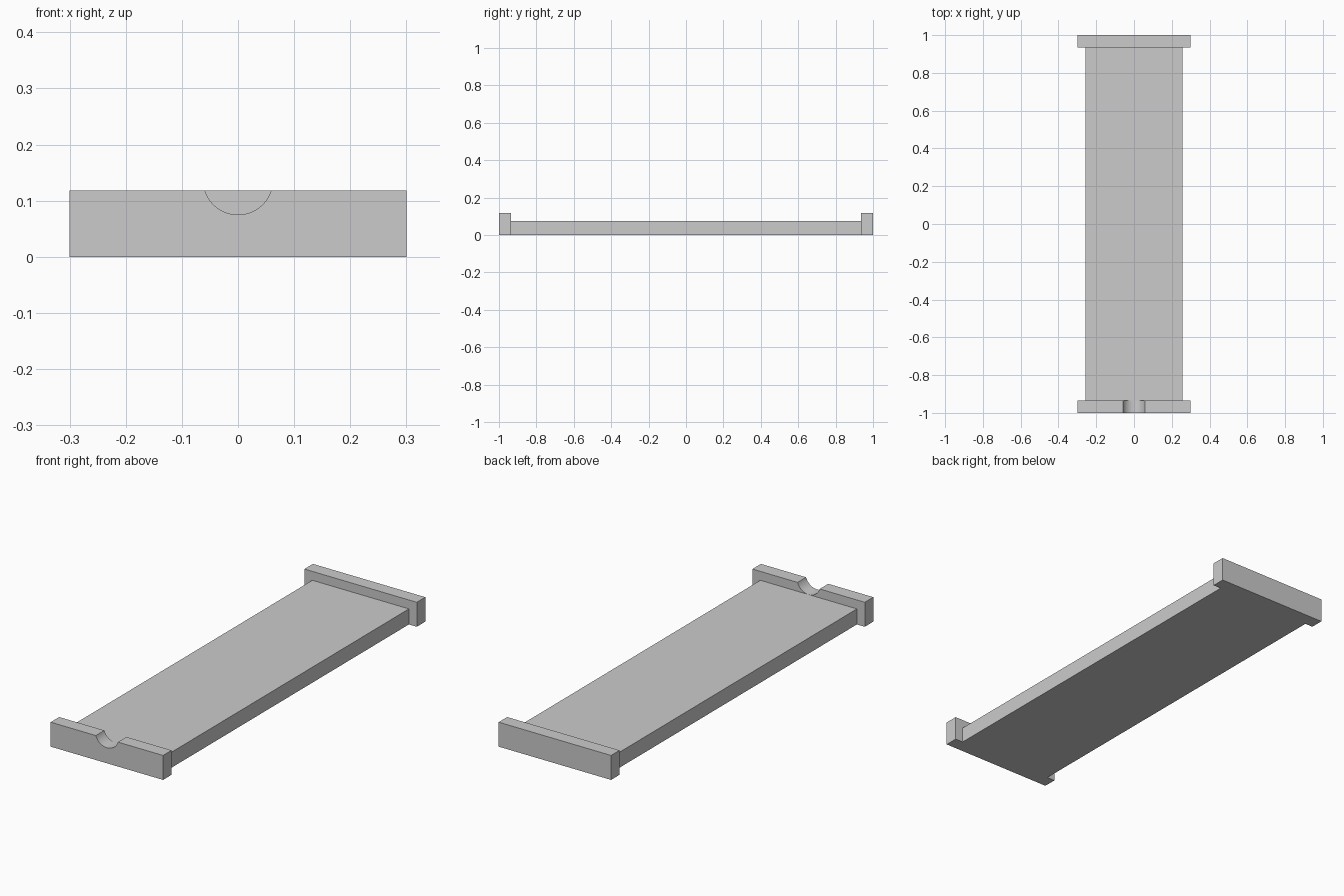
import bpy, bmesh, math

if "Cube" in bpy.data.objects:
    bpy.data.objects.remove(bpy.data.objects["Cube"])

DECK_X, DECK_Z = 0.258, 0.075
WALL_X, WALL_Z = 0.30, 0.118
INNER_Y, OUTER_Y = 0.935, 1.0
NOTCH_HALF = 0.059


def extrude_profile(name, profile, y0, y1):
    """Extrude a closed x-z outline along y into a solid."""
    bm = bmesh.new()
    face = bm.faces.new([bm.verts.new((x, y0, z)) for x, z in profile])
    ext = bmesh.ops.extrude_face_region(bm, geom=[face])
    verts = [g for g in ext["geom"] if isinstance(g, bmesh.types.BMVert)]
    bmesh.ops.translate(bm, verts=verts, vec=(0, y1 - y0, 0))
    bmesh.ops.recalc_face_normals(bm, faces=bm.faces)
    mesh = bpy.data.meshes.new(name)
    bm.to_mesh(mesh)
    bm.free()
    obj = bpy.data.objects.new(name, mesh)
    bpy.context.collection.objects.link(obj)
    return obj


def rectangle(half_width, height):
    return [(-half_width, 0), (half_width, 0), (half_width, height), (-half_width, height)]


# Flat deck and plain back wall
extrude_profile("deck", rectangle(DECK_X, DECK_Z), -INNER_Y, INNER_Y)
extrude_profile("back_wall", rectangle(WALL_X, WALL_Z), INNER_Y, OUTER_Y)

# Front wall with a rounded notch reaching down to the deck surface
depth = WALL_Z - DECK_Z
radius = (NOTCH_HALF ** 2 + depth ** 2) / (2 * depth)
centre_z = DECK_Z + radius
sweep = math.asin(NOTCH_HALF / radius)
steps = 24
angles = [sweep * (1 - 2 * i / steps) for i in range(steps + 1)]
notch = [(radius * math.sin(a), centre_z - radius * math.cos(a)) for a in angles]
outline = rectangle(WALL_X, WALL_Z)
front_wall = extrude_profile("front_wall", outline[:3] + notch + outline[3:], -OUTER_Y, -INNER_Y)

# Smooth the notch, keep the corners crisp
bpy.context.view_layer.objects.active = front_wall
front_wall.select_set(True)
bpy.ops.object.shade_smooth_by_angle(angle=math.radians(30))
